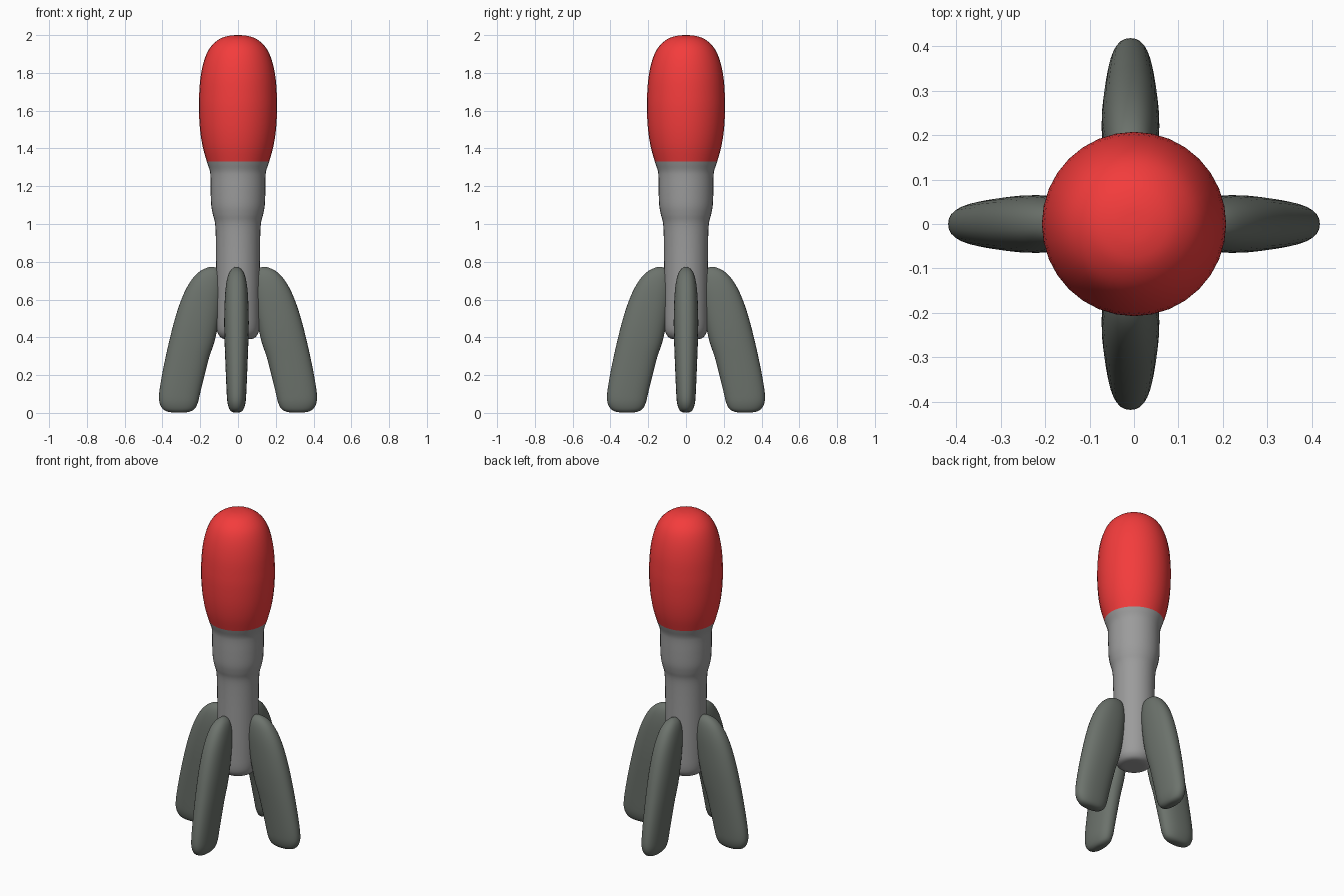
import bpy, bmesh
from math import sin, cos, pi, copysign
from mathutils import Matrix

if "Cube" in bpy.data.objects:
    bpy.data.objects.remove(bpy.data.objects["Cube"])


def material(name, rgb):
    m = bpy.data.materials.new(name)
    m.diffuse_color = (*rgb, 1)
    m.use_nodes = True
    m.node_tree.nodes["Principled BSDF"].inputs["Base Color"].default_value = m.diffuse_color
    return m


def spline(pts, steps=4):
    """Catmull-Rom curve through tuples of any size."""
    p = [pts[0]] + pts + [pts[-1]]
    out = []
    for a, b, c, d in zip(p, p[1:], p[2:], p[3:]):
        for i in range(steps):
            t = i / steps
            out.append(tuple(
                0.5 * (2 * q + (r - o) * t + (2 * o - 5 * q + 4 * r - s) * t * t
                       + (3 * q - o - 3 * r + s) * t ** 3)
                for o, q, r, s in zip(a, b, c, d)))
    return out + [pts[-1]]


def loft(name, rings, mat, cap_bottom=True, cap_top=True, matrix=None):
    bm = bmesh.new()
    loops = [[bm.verts.new(co) for co in ring] for ring in rings]
    n = len(loops[0])
    for lo, hi in zip(loops, loops[1:]):
        for i in range(n):
            j = (i + 1) % n
            bm.faces.new((lo[i], lo[j], hi[j], hi[i]))
    if cap_bottom:
        bm.faces.new(loops[0][::-1])
    if cap_top:
        bm.faces.new(loops[-1])
    for f in bm.faces:
        f.smooth = True
    if matrix:
        bm.transform(matrix)
    me = bpy.data.meshes.new(name)
    bm.to_mesh(me)
    bm.free()
    me.materials.append(mat)
    ob = bpy.data.objects.new(name, me)
    bpy.context.collection.objects.link(ob)
    return ob


def oval(z, x0, x1, half_y, power=2.0, n=32):
    cx, hx = (x0 + x1) / 2, (x1 - x0) / 2
    def se(v):
        return copysign(abs(v) ** (2 / power), v)
    return [(cx + hx * se(cos(2 * pi * i / n)), half_y * se(sin(2 * pi * i / n)), z)
            for i in range(n)]


red = material("red", (0.9, 0.045, 0.045))
grey = material("grey", (0.33, 0.33, 0.33))
dark = material("dark_grey", (0.15, 0.17, 0.15))

# Body and nose share one turned profile (radius, height), split at the colour line
STEPS = 4
lower = [(0.03, 0.39), (0.075, 0.392), (0.1, 0.41), (0.113, 0.45), (0.115, 0.55),
         (0.116, 0.75), (0.117, 0.9), (0.121, 1.0), (0.133, 1.05), (0.142, 1.1),
         (0.145, 1.18), (0.146, 1.25), (0.15, 1.285)]
upper = [(0.165, 1.33), (0.187, 1.41), (0.201, 1.5), (0.207, 1.6), (0.206, 1.68),
         (0.198, 1.78), (0.178, 1.87), (0.147, 1.935), (0.1, 1.978), (0.05, 1.996),
         (0.004, 2.0)]
rings = [oval(z, -r, r, r) for r, z in spline(lower + upper, STEPS)]
cut = len(lower) * STEPS
loft("body", rings[:cut + 1], grey, cap_top=False)
loft("nose_cone", rings[cut:], red, cap_bottom=False)

# Fins: stacked oval sections (height, inner edge, outer edge, half thickness)
sections = [(0.006, 0.285, 0.34, 0.010), (0.010, 0.258, 0.370, 0.025),
            (0.025, 0.230, 0.398, 0.038), (0.06, 0.212, 0.416, 0.048),
            (0.11, 0.200, 0.417, 0.052), (0.2, 0.178, 0.403, 0.056),
            (0.3, 0.152, 0.383, 0.060), (0.38, 0.125, 0.365, 0.063),
            (0.48, 0.103, 0.340, 0.065), (0.58, 0.088, 0.309, 0.063),
            (0.66, 0.080, 0.275, 0.058), (0.72, 0.083, 0.237, 0.048),
            (0.755, 0.095, 0.200, 0.034), (0.772, 0.115, 0.165, 0.016),
            (0.776, 0.130, 0.150, 0.006)]
fin_rings = [oval(z, a, b, h, 2.3) for z, a, b, h in spline(sections, 3)]
for k, side in enumerate(("right", "back", "left", "front")):
    shift = Matrix.Translation((-0.008 if k % 2 else 0, 0, -0.004))
    loft(side + "_fin", fin_rings, dark, matrix=shift @ Matrix.Rotation(k * pi / 2, 4, "Z"))
